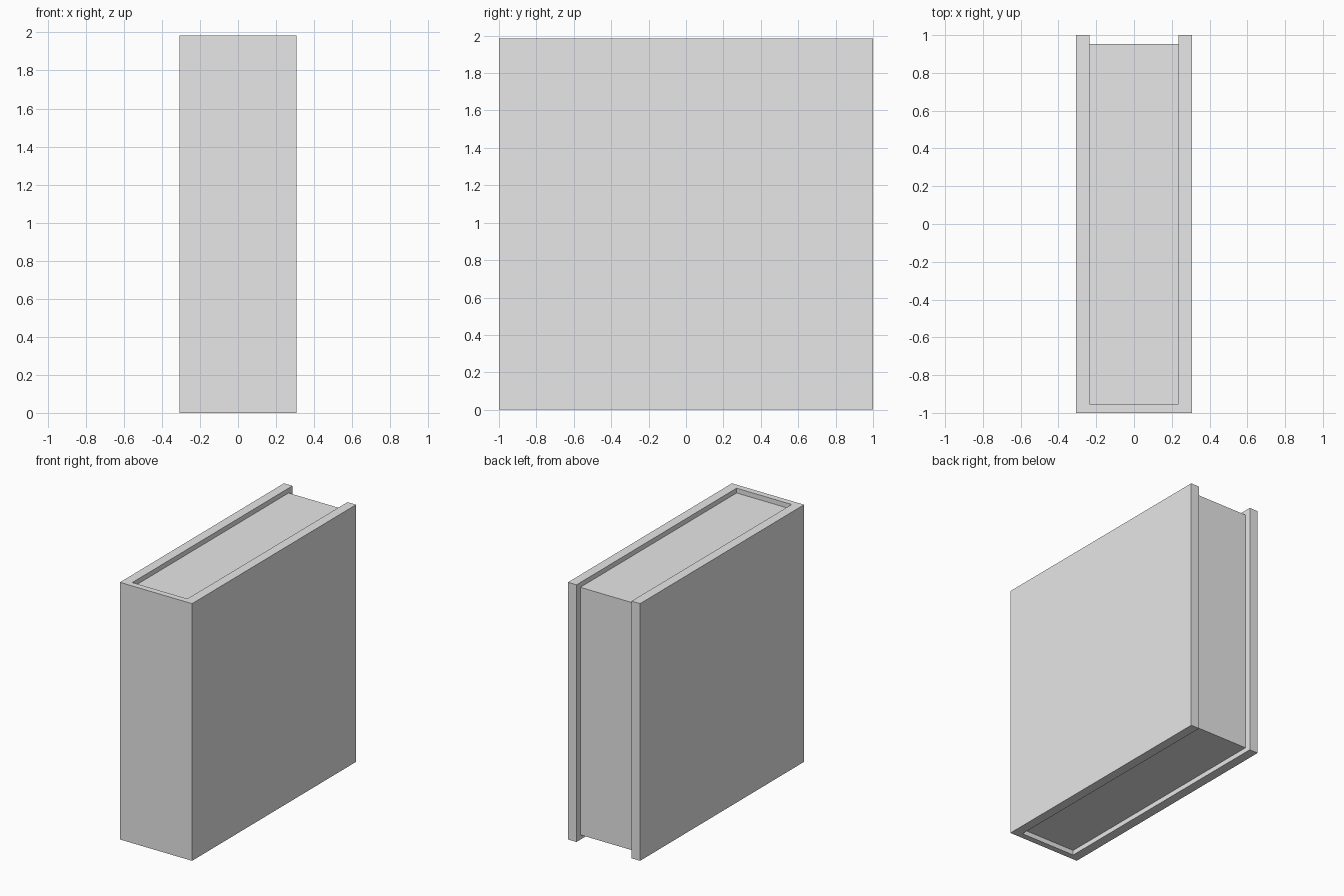
import bpy
import bmesh

cube = bpy.data.objects.get("Cube")
if cube:
    bpy.data.objects.remove(cube, do_unlink=True)

HALF_W, HEIGHT = 0.308, 1.985     # overall half thickness and height
BOARD, SPINE = 0.073, 0.047       # cover board and spine thickness
INSET = 0.037                     # page recess at top and bottom
IN_W = HALF_W - BOARD

grey = bpy.data.materials.new("light_grey")
grey.use_nodes = True
colour = (0.8, 0.8, 0.8, 1)
grey.diffuse_color = colour
grey.node_tree.nodes["Principled BSDF"].inputs["Base Color"].default_value = colour


def prism(name, outline, z0, z1):
    """Extrude a flat outline from z0 up to z1."""
    bm = bmesh.new()
    base = bm.faces.new([bm.verts.new((x, y, z0)) for x, y in outline])
    top = bmesh.ops.extrude_face_region(bm, geom=[base])["geom"]
    verts = [v for v in top if isinstance(v, bmesh.types.BMVert)]
    bmesh.ops.translate(bm, verts=verts, vec=(0, 0, z1 - z0))
    bmesh.ops.recalc_face_normals(bm, faces=bm.faces)
    mesh = bpy.data.meshes.new(name)
    bm.to_mesh(mesh)
    bm.free()
    mesh.materials.append(grey)
    obj = bpy.data.objects.new(name, mesh)
    bpy.context.collection.objects.link(obj)
    return obj


# Hard cover: two boards joined by the spine in one U-shaped profile
half = [(HALF_W, -1), (HALF_W, 1), (IN_W, 1), (IN_W, SPINE - 1)]
prism("book_cover", half + [(-x, y) for x, y in reversed(half)], 0, HEIGHT)

# Page block, set back from the open edges
y = 1 - SPINE
prism("page_block", [(-IN_W, -y), (IN_W, -y), (IN_W, y), (-IN_W, y)],
      INSET, HEIGHT - INSET)
